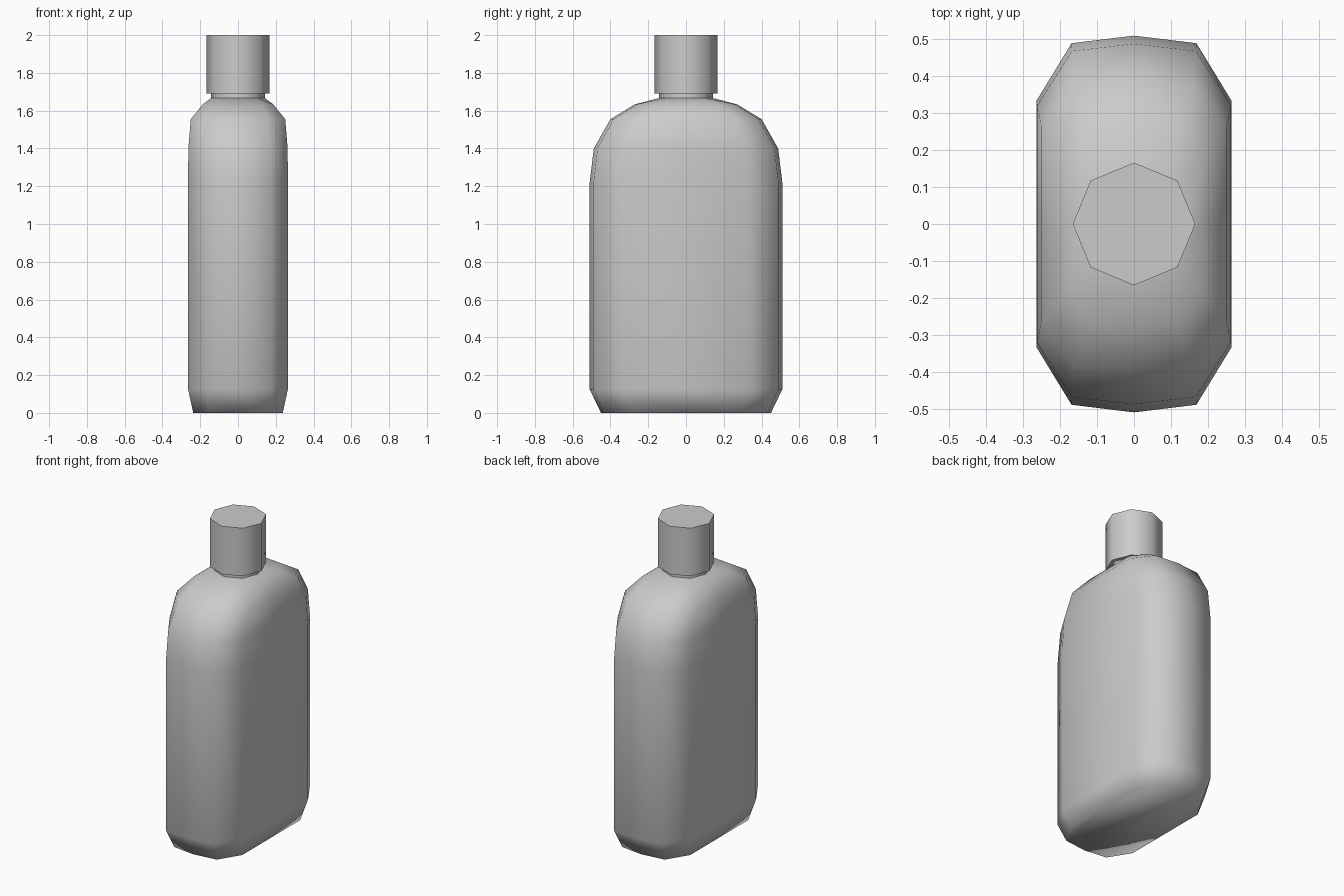
import bpy, bmesh, math

cube = bpy.data.objects.get("Cube")
if cube:
    bpy.data.objects.remove(cube, do_unlink=True)

GREY = (0.6, 0.6, 0.6, 1)
mat = bpy.data.materials.new("plain grey")
mat.use_nodes = True
mat.diffuse_color = GREY
mat.node_tree.nodes["Principled BSDF"].inputs["Base Color"].default_value = GREY


def mirrored_ring(quarter):
    """Complete a ring from a quarter running from the +y axis to the +x axis."""
    half = quarter + [(x, -y) for x, y in reversed(quarter[:-1])]
    return half + [(-x, y) for x, y in reversed(half[1:-1])]


def loft(name, rings, cap_top, smooth_angle):
    """Skin a stack of (outline, z) rings and close the ends."""
    bm = bmesh.new()
    loops = [[bm.verts.new((x, y, z)) for x, y in pts] for pts, z in rings]
    for low, high in zip(loops, loops[1:]):
        n = len(low)
        for i in range(n):
            j = (i + 1) % n
            bm.faces.new((low[i], low[j], high[j], high[i]))
    bm.faces.new(loops[0])
    if cap_top:
        bm.faces.new(loops[-1])
    bmesh.ops.remove_doubles(bm, verts=bm.verts, dist=0.0005)
    bmesh.ops.recalc_face_normals(bm, faces=bm.faces)
    mesh = bpy.data.meshes.new(name)
    bm.to_mesh(mesh)
    bm.free()
    mesh.materials.append(mat)
    obj = bpy.data.objects.new(name, mesh)
    bpy.context.collection.objects.link(obj)
    bpy.ops.object.select_all(action='DESELECT')
    obj.select_set(True)
    bpy.context.view_layer.objects.active = obj
    bpy.ops.object.shade_smooth_by_angle(angle=math.radians(smooth_angle))
    return obj


def octagon(r):
    return [(r * math.sin(i * math.pi / 4), r * math.cos(i * math.pi / 4)) for i in range(8)]


# Flask body: one rounded-oblong outline scaled at each level (x half, y half, z)
outline = [(0, 1), (0.64, 0.96), (1, 0.655), (1, 0)]
levels = [(0.237, 0.45, 0), (0.264, 0.51, 0.125), (0.264, 0.51, 1.22),
          (0.263, 0.488, 1.4), (0.25, 0.40, 1.555), (0.187, 0.272, 1.633)]
body_rings = [(mirrored_ring([(x * sx, y * sy) for x, y in outline]), z) for sx, sy, z in levels]

# Shoulder closes onto the octagonal neck
r = 0.142
c = r * math.sqrt(0.5)
neck_quarter = [(0, r), (c, c), (c, c), (r, 0)]
body_rings.append((mirrored_ring(neck_quarter), 1.667))
loft("bottle_body", body_rings, True, 100)

# Neck and screw cap
loft("bottle_neck", [(octagon(r), 1.66), (octagon(r), 1.70)], True, 60)
loft("bottle_cap", [(octagon(0.166), 1.692), (octagon(0.166), 2.0)], True, 60)
